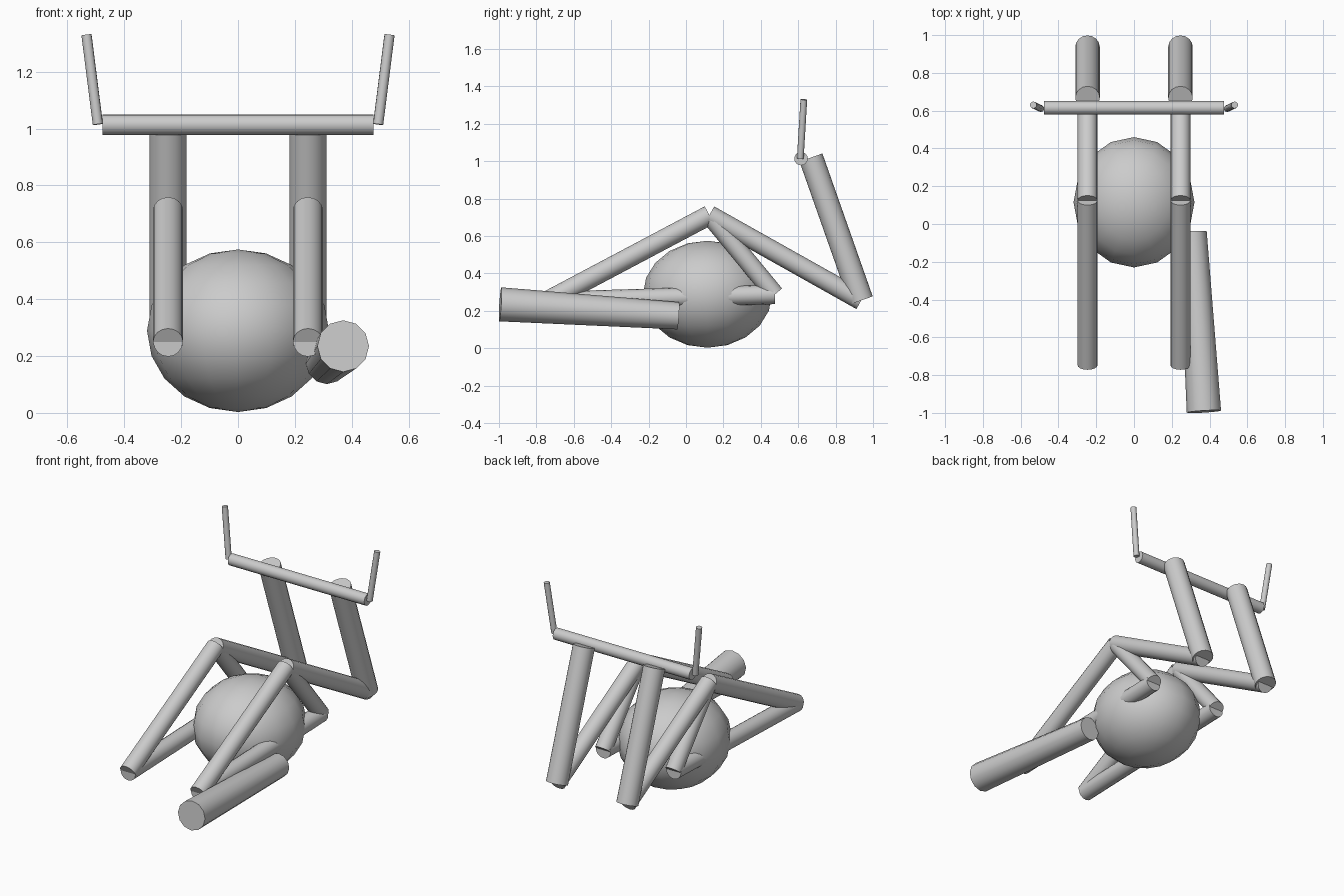
import bpy, math
from mathutils import Vector

if "Cube" in bpy.data.objects:
    bpy.data.objects.remove(bpy.data.objects["Cube"])


def smooth(ob):
    bpy.ops.object.select_all(action='DESELECT')
    ob.select_set(True)
    bpy.context.view_layer.objects.active = ob
    bpy.ops.object.shade_smooth_by_angle(angle=math.radians(40))


def tube(name, a, b, r1, r2=None, sides=16):
    """Capped straight tube from a to b, optionally tapered."""
    a, b = Vector(a), Vector(b)
    d = b - a
    bpy.ops.mesh.primitive_cone_add(
        vertices=sides, radius1=r1, radius2=r1 if r2 is None else r2,
        depth=d.length, location=(a + b) / 2,
        rotation=d.to_track_quat('Z', 'Y').to_euler())
    ob = bpy.context.object
    ob.name = name
    smooth(ob)
    return ob


# Faceted body ball in the middle
bpy.ops.mesh.primitive_uv_sphere_add(segments=16, ring_count=10, radius=1,
                                     location=(0, 0.115, 0.289))
body = bpy.context.object
body.name = "body_ball"
body.scale = (0.32, 0.345, 0.286)
bpy.ops.object.shade_smooth()

# Side frame joints as (y, z)
FRONT, APEX = (-0.747, 0.25), (0.125, 0.712)
LOW, REAR, TOP = (0.475, 0.288), (0.937, 0.256), (0.668, 1.02)
members = [
    ("front_strut", FRONT, APEX, 0.053),
    ("lower_rail", FRONT, LOW, 0.052),
    ("centre_strut", APEX, LOW, 0.05),
    ("rear_strut", APEX, REAR, 0.053),
    ("upright", REAR, TOP, 0.065),
]
for side, s in (("left", -1), ("right", 1)):
    for name, p, q, r in members:
        tube(f"{name}_{side}", (s * 0.246, *p), (s * 0.246, *q), r)
    # Upturned grip at the end of the crossbar
    tube(f"grip_{side}", (s * 0.493, 0.611, 1.015),
         (s * 0.533, 0.63, 1.33), 0.018, sides=12)

# Crossbar
tube("crossbar", (-0.477, 0.615, 1.014), (0.477, 0.615, 1.014), 0.036)

# Single tapered side pipe
tube("side_pipe", (0.37, -0.993, 0.235), (0.312, -0.042, 0.174),
     0.091, 0.073, sides=12)
